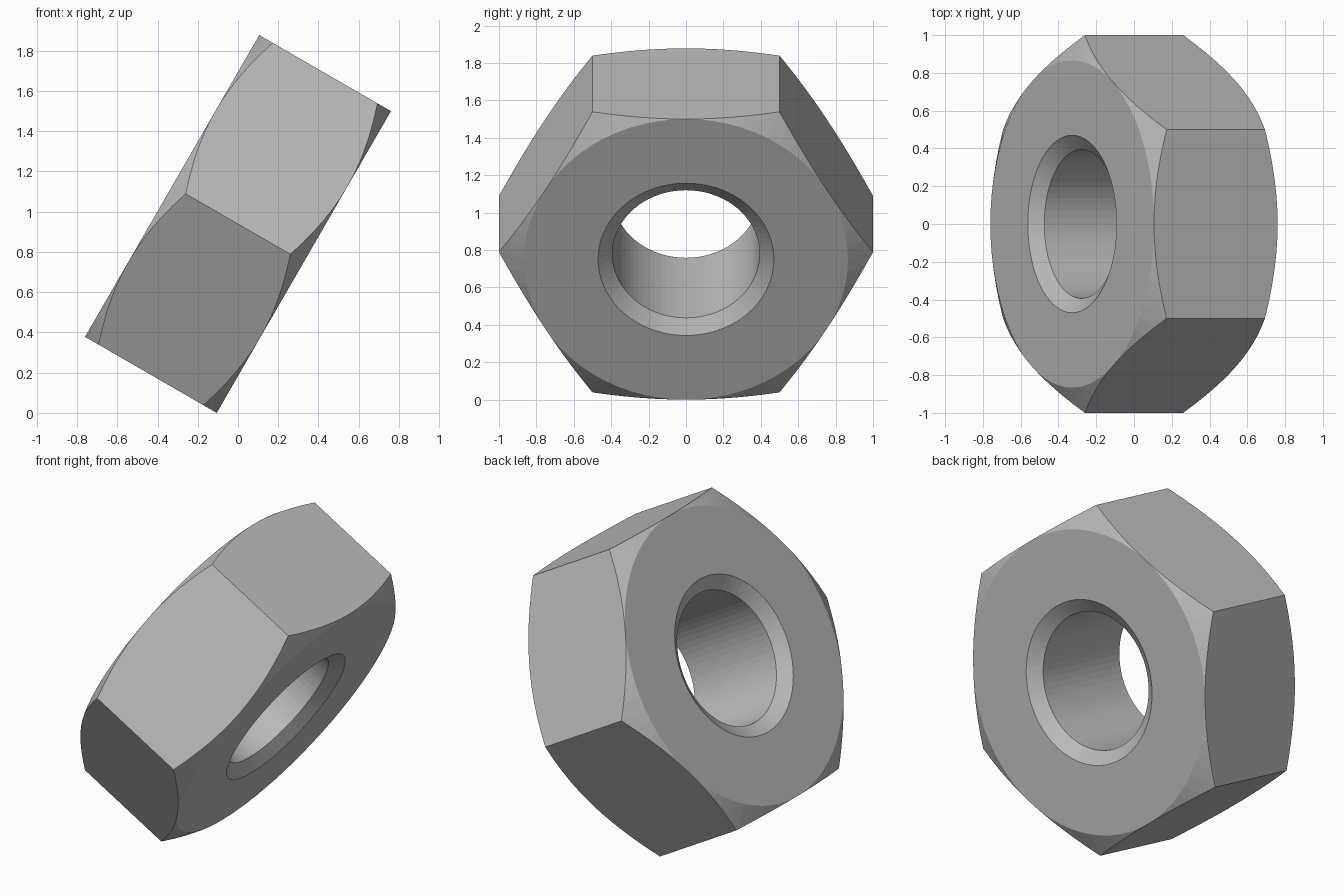
import bpy
import bmesh
from math import cos, sin, tan, radians
from mathutils import Matrix

cube = bpy.data.objects.get("Cube")
if cube:
    bpy.data.objects.remove(cube, do_unlink=True)

SEGMENTS = 72
APOTHEM = cos(radians(30))   # hexagon with corner radius 1
HALF = 0.378                 # half thickness
BORE, RIM, SINK = 0.394, 0.47, 0.057
TILT = radians(120)

steel = bpy.data.materials.new("steel grey")
steel.use_nodes = True
colour = (0.5, 0.5, 0.5, 1)
steel.diffuse_color = colour
steel.node_tree.nodes["Principled BSDF"].inputs["Base Color"].default_value = colour


def section(degrees):
    """Closed radius/height section of the nut at one angle."""
    hexagon = APOTHEM / cos(radians((degrees + 30) % 60 - 30))
    shoulder = HALF - (hexagon - APOTHEM) * tan(radians(30))
    upper = [(BORE, HALF - SINK), (RIM, HALF), (APOTHEM, HALF), (hexagon, shoulder)]
    return upper + [(r, -z) for r, z in reversed(upper)]


# Sweep the section around the axis: bore, countersinks, chamfers and flats
bm = bmesh.new()
rings = []
for i in range(SEGMENTS):
    deg = i * 360 / SEGMENTS
    a = radians(deg)
    rings.append([bm.verts.new((r * cos(a), r * sin(a), z)) for r, z in section(deg)])
for i, ring in enumerate(rings):
    after = rings[(i + 1) % SEGMENTS]
    for j in range(len(ring)):
        k = (j + 1) % len(ring)
        bm.faces.new((ring[j], ring[k], after[k], after[j]))

# Weld where the chamfer meets the middle of each flat
bmesh.ops.remove_doubles(bm, verts=bm.verts, dist=0.0001)
# Merge each hexagon flat into a single face
bmesh.ops.dissolve_limit(bm, angle_limit=radians(0.5), verts=bm.verts, edges=bm.edges)
bmesh.ops.recalc_face_normals(bm, faces=bm.faces)

# Lean the nut and rest its lower edge on the ground
bm.transform(Matrix.Rotation(TILT, 4, "Y"))
lowest = min(v.co.z for v in bm.verts)
bm.transform(Matrix.Translation((0, 0, -lowest)))

mesh = bpy.data.meshes.new("hex_nut")
bm.to_mesh(mesh)
bm.free()
mesh.materials.append(steel)
nut = bpy.data.objects.new("hex_nut", mesh)
bpy.context.collection.objects.link(nut)
